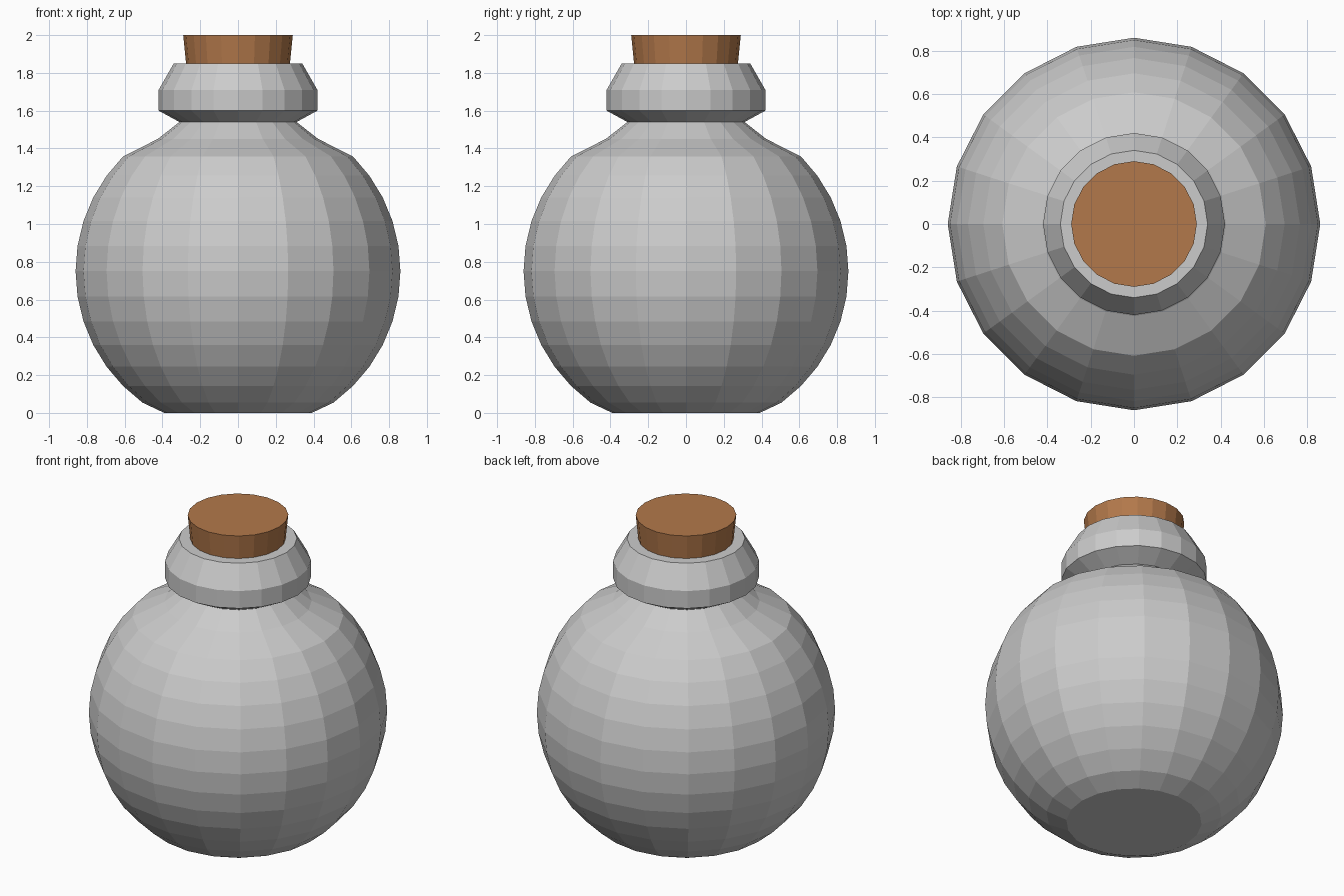
import bpy
import bmesh
from math import sin, cos, radians, tau

SIDES = 20

cube = bpy.data.objects.get("Cube")
if cube:
    bpy.data.objects.remove(cube, do_unlink=True)


def material(name, colour):
    mat = bpy.data.materials.new(name)
    mat.use_nodes = True
    mat.diffuse_color = (*colour, 1)
    mat.node_tree.nodes["Principled BSDF"].inputs["Base Color"].default_value = (*colour, 1)
    return mat


def lathe(name, profile, mat):
    """Turn (radius, height) points around z and cap both ends."""
    bm = bmesh.new()
    rings = [[bm.verts.new((r * cos(tau * i / SIDES), r * sin(tau * i / SIDES), z))
              for i in range(SIDES)] for r, z in profile]
    for low, high in zip(rings, rings[1:]):
        for i in range(SIDES):
            j = (i + 1) % SIDES
            bm.faces.new((low[i], low[j], high[j], high[i]))
    bm.faces.new(rings[0][::-1])
    bm.faces.new(rings[-1])
    mesh = bpy.data.meshes.new(name)
    bm.to_mesh(mesh)
    bm.free()
    mesh.materials.append(mat)
    obj = bpy.data.objects.new(name, mesh)
    bpy.context.collection.objects.link(obj)
    return obj


glass = material("pale grey glass", (0.6, 0.6, 0.6))
cork = material("brown cork", (0.45, 0.19, 0.07))

# Round flask: flat base, sphere bands, sloping shoulder, flared collar
RADIUS, CENTRE = 0.86, 0.75
bands = [(RADIUS * cos(radians(a)), max(0, CENTRE + RADIUS * sin(radians(a))))
         for a in range(-63, 46, 9)]
shoulder = [(0.425, 1.45), (0.31, 1.54)]
collar = [(0.42, 1.6), (0.42, 1.71), (0.34, 1.85)]
lathe("flask", bands + shoulder + collar, glass)

# Tapered stopper seated in the mouth
lathe("stopper", [(0.27, 1.8), (0.29, 2.0)], cork)
